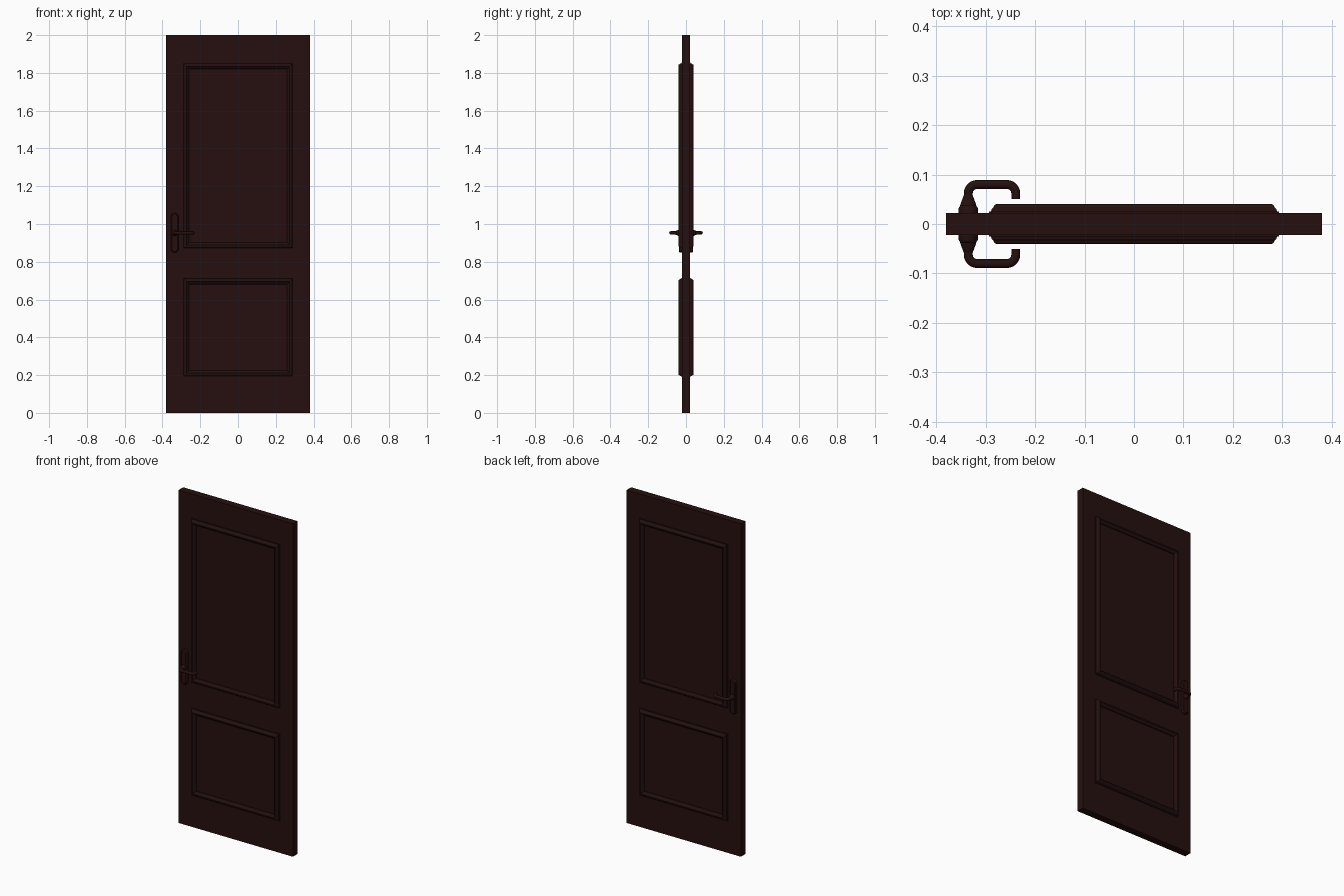
import bpy, bmesh, math
from mathutils import Vector

if "Cube" in bpy.data.objects:
    bpy.data.objects.remove(bpy.data.objects["Cube"])

wood = bpy.data.materials.new("dark_brown")
wood.diffuse_color = (0.018, 0.005, 0.0045, 1)
wood.use_nodes = True
wood.node_tree.nodes["Principled BSDF"].inputs["Base Color"].default_value = wood.diffuse_color


def finish(name, bm, smooth=None):
    bmesh.ops.recalc_face_normals(bm, faces=bm.faces)
    me = bpy.data.meshes.new(name)
    bm.to_mesh(me)
    bm.free()
    ob = bpy.data.objects.new(name, me)
    bpy.context.collection.objects.link(ob)
    me.materials.append(wood)
    if smooth:
        bpy.ops.object.select_all(action='DESELECT')
        ob.select_set(True)
        bpy.context.view_layer.objects.active = ob
        bpy.ops.object.shade_smooth_by_angle(angle=math.radians(smooth))
    return ob


def loft(bm, rings, cap_start=False, cap_end=True):
    vs = [[bm.verts.new(p) for p in r] for r in rings]
    n = len(vs[0])
    for a, b in zip(vs, vs[1:]):
        for i in range(n):
            bm.faces.new((a[i], a[(i + 1) % n], b[(i + 1) % n], b[i]))
    if cap_start:
        bm.faces.new(vs[0])
    if cap_end:
        bm.faces.new(vs[-1])


# Door slab
bm = bmesh.new()
bmesh.ops.create_cube(bm, size=1)
bmesh.ops.scale(bm, vec=(0.76, 0.044, 2), verts=bm.verts)
bmesh.ops.translate(bm, vec=(0, 0, 1), verts=bm.verts)
finish("door_slab", bm)

# Panel moulding profile: (inset from outer edge, distance from door centre)
PROFILE = [(0, 0.021), (0, 0.025), (0.004, 0.025), (0.005, 0.030), (0.009, 0.034),
           (0.011, 0.038), (0.014, 0.040), (0.020, 0.040), (0.024, 0.036),
           (0.030, 0.032), (0.034, 0.028), (0.034, 0.021)]


def moulding(name, z0, z1, side):
    bm = bmesh.new()
    rings = []
    for d, y in PROFILE:
        x = 0.293 - d
        rings.append([(sx * x, side * y, z) for sx, z in
                      ((-1, z0 + d), (1, z0 + d), (1, z1 - d), (-1, z1 - d))])
    loft(bm, rings, cap_end=False)
    finish(name, bm)


HX, HZ = -0.335, 0.953


# Rounded handle plate, stepping inwards to a domed face
def plate(name, side):
    bm = bmesh.new()
    rings = []
    for r, y in ((0.020, 0.021), (0.020, 0.030), (0.018, 0.035), (0.014, 0.038)):
        ring = []
        for cz, start in ((0.085, 0), (-0.085, math.pi)):
            for k in range(13):
                a = start + math.pi * k / 12
                ring.append((HX + r * math.cos(a), side * y, HZ + cz + r * math.sin(a)))
        rings.append(ring)
    loft(bm, rings)
    finish(name, bm, 30)


# Tapered collar where the lever leaves the plate
def collar(name, side):
    bm = bmesh.new()
    rings = [[(HX + r * math.cos(a), side * y, HZ + r * math.sin(a))
              for a in [2 * math.pi * k / 20 for k in range(20)]]
             for r, y in ((0.017, 0.035), (0.015, 0.042), (0.012, 0.050), (0.009, 0.058))]
    loft(bm, rings)
    finish(name, bm, 40)


# Bent round lever
def lever(name, side):
    R, tube, top, xe = 0.018, 0.009, 0.080, -0.239
    path = [(HX, 0.036, 0)]
    for cx, a0 in ((HX + R, 180), (xe - R, 90)):
        for k in range(7):
            a = math.radians(a0 - 15 * k)
            path.append((cx + R * math.cos(a), top - R + R * math.sin(a), a))
    path.append((xe, 0.051, math.pi * 0))
    path[0] = (HX, 0.036, math.pi)
    bm = bmesh.new()
    rings = []
    for x, y, a in path:
        out = Vector((math.cos(a), side * math.sin(a), 0))
        c = Vector((x, side * y, HZ))
        rings.append([c + out * tube * math.cos(t) + Vector((0, 0, tube * math.sin(t)))
                      for t in [2 * math.pi * k / 16 for k in range(16)]])
    loft(bm, rings, cap_start=True)
    finish(name, bm, 40)


for label, side in (("front", -1), ("back", 1)):
    moulding(label + "_upper_moulding", 0.868, 1.855, side)
    moulding(label + "_lower_moulding", 0.19, 0.715, side)
    plate(label + "_handle_plate", side)
    collar(label + "_handle_collar", side)
    lever(label + "_lever", side)
